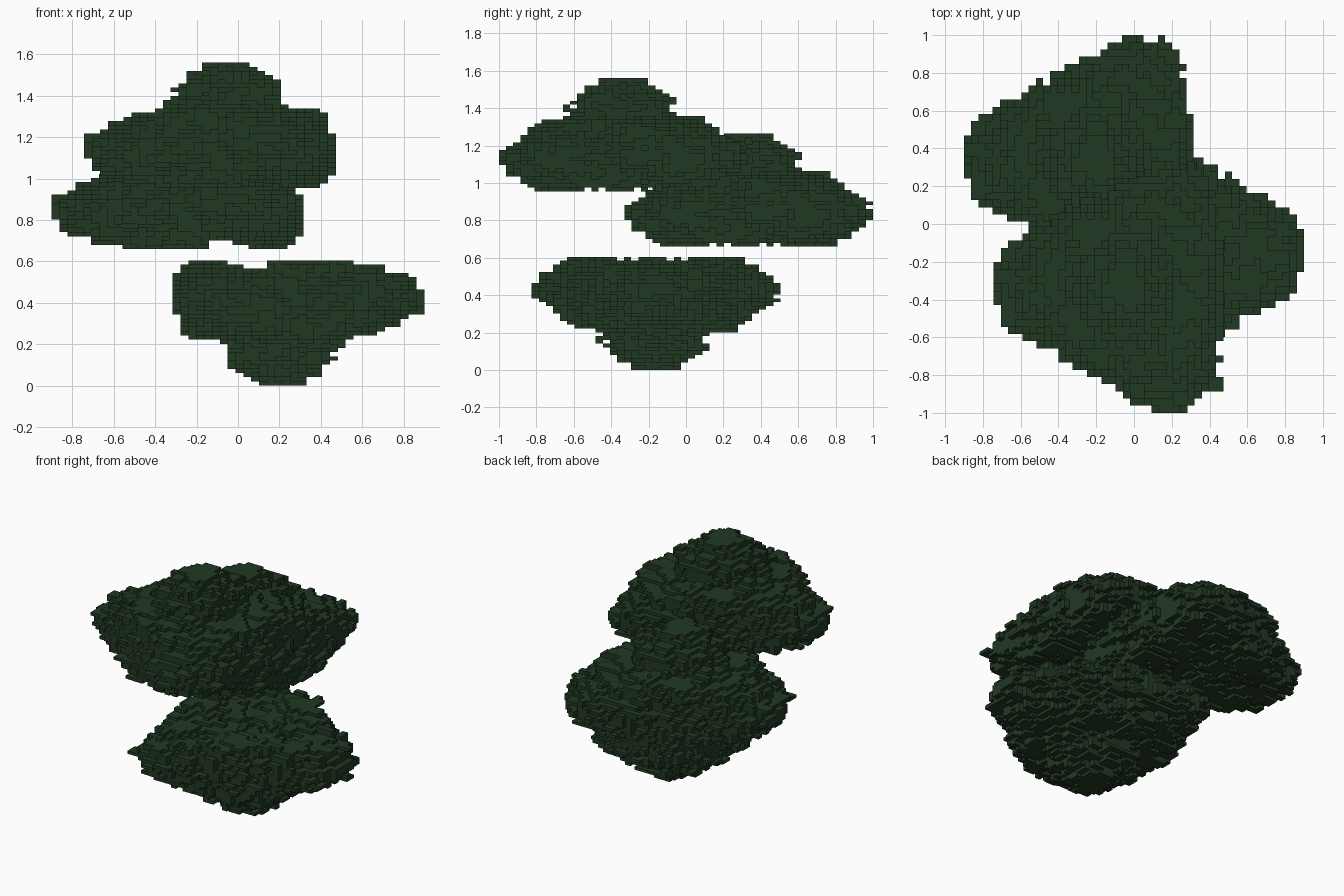
import bpy, bmesh, math, random
from mathutils import Vector, noise

random.seed(11)
cube = bpy.data.objects.get("Cube")
if cube:
    bpy.data.objects.remove(cube, do_unlink=True)

# dark leaf colour
leaf = bpy.data.materials.new("dark leaf green")
leaf.use_nodes = True
LEAF = (0.0155, 0.040, 0.0165, 1)
leaf.diffuse_color = LEAF
bsdf = leaf.node_tree.nodes["Principled BSDF"]
bsdf.inputs["Base Color"].default_value = LEAF
bsdf.inputs["Roughness"].default_value = 0.9

S, LAYERS, HEIGHT = 0.038, 30, 0.605      # block width, layer count, clump height
DZ = HEIGHT / LAYERS

# (height, radius) along the three long lobes and along the hollows between them
LOBE = [(-.1, .40), (0, .42), (.03, .49), (.06, .57), (.10, .65), (.15, .71), (.20, .72),
        (.25, .65), (.29, .59), (.33, .52), (.36, .41), (.385, .30), (.40, .27),
        (.50, .265), (.52, .20), (.55, .16), (.58, .13), (.62, .13)]
HOLLOW = [(-.1, .44), (.05, .46), (.10, .46), (.20, .49), (.30, .46), (.375, .46),
          (.39, .25), (.50, .24), (.52, .18), (.55, .15), (.58, .12), (.62, .12)]


def radius_at(profile, h):
    for (h0, r0), (h1, r1) in zip(profile, profile[1:]):
        if h <= h1:
            return r0 + (r1 - r0) * (h - h0) / (h1 - h0)
    return profile[-1][1]


def is_leaf(i, j, k, ruffle):
    """True where the three-lobed clump fills a block."""
    x, y = i * S, j * S
    h = (k + 0.5) * DZ
    r = math.hypot(x, y)
    lobe = (0.5 + 0.5 * math.cos(3 * (math.atan2(y, x) - math.pi))) ** 1.5
    level = h + ruffle
    edge = lobe * radius_at(LOBE, level) + (1 - lobe) * radius_at(HOLLOW, level)
    edge += 0.06 * noise.noise(Vector((x * 9, y * 9, h * 35))) + random.uniform(-.04, .04)
    under = 0.065 * (1 - (1 - lobe) * min(1, r / 0.35))
    under += 0.03 * noise.noise(Vector((x * 8, y * 8, 5)))
    return r < edge and level > under


# block layout of one clump, each column ruffled up or down a little
cells = set()
for i in range(-18, 14):
    for j in range(-17, 18):
        ruffle = random.uniform(-.016, .016)
        cells |= {(i, j, k) for k in range(LAYERS) if is_leaf(i, j, k, ruffle)}

# drop loose blocks and fill pinholes
STEPS = [(1, 0, 0), (-1, 0, 0), (0, 1, 0), (0, -1, 0), (0, 0, 1), (0, 0, -1)]


def shift(c, d):
    return (c[0] + d[0], c[1] + d[1], c[2] + d[2])


def filled_sides(c):
    return sum(shift(c, d) in cells for d in STEPS)


holes = {shift(c, d) for c in cells for d in STEPS} - cells
cells = {c for c in cells if filled_sides(c) > 1} | {c for c in holes if filled_sides(c) > 4}

# skin the blocks with their exposed faces only
bm = bmesh.new()
corners = {}


def corner(p):
    if p not in corners:
        corners[p] = bm.verts.new(((p[0] - 0.5) * S, (p[1] - 0.5) * S, p[2] * DZ))
    return corners[p]


for c in sorted(cells):
    for d in STEPS:
        if shift(c, d) in cells:
            continue
        axis = next(a for a in range(3) if d[a])
        u, v = (axis + 1) % 3, (axis + 2) % 3
        ring = []
        for du, dv in ((0, 0), (1, 0), (1, 1), (0, 1)):
            p = list(c)
            p[axis] += d[axis] > 0
            p[u] += du
            p[v] += dv
            ring.append(corner(tuple(p)))
        bm.faces.new(ring if d[axis] > 0 else ring[::-1])

mesh = bpy.data.meshes.new("leaf_clump")
bm.to_mesh(mesh)
bm.free()
mesh.materials.append(leaf)

# three clumps share the mesh; the lowest hangs upside down
for name, place, turn in (("upper_leaf_clump", (-0.04, -0.335, 0.955), 0),
                          ("middle_leaf_clump", (-0.197, 0.335, 0.66), 0),
                          ("lower_leaf_clump", (0.197, -0.16, HEIGHT), math.pi)):
    clump = bpy.data.objects.new(name, mesh)
    clump.location = place
    clump.rotation_euler = (0, turn, 0)
    bpy.context.collection.objects.link(clump)
